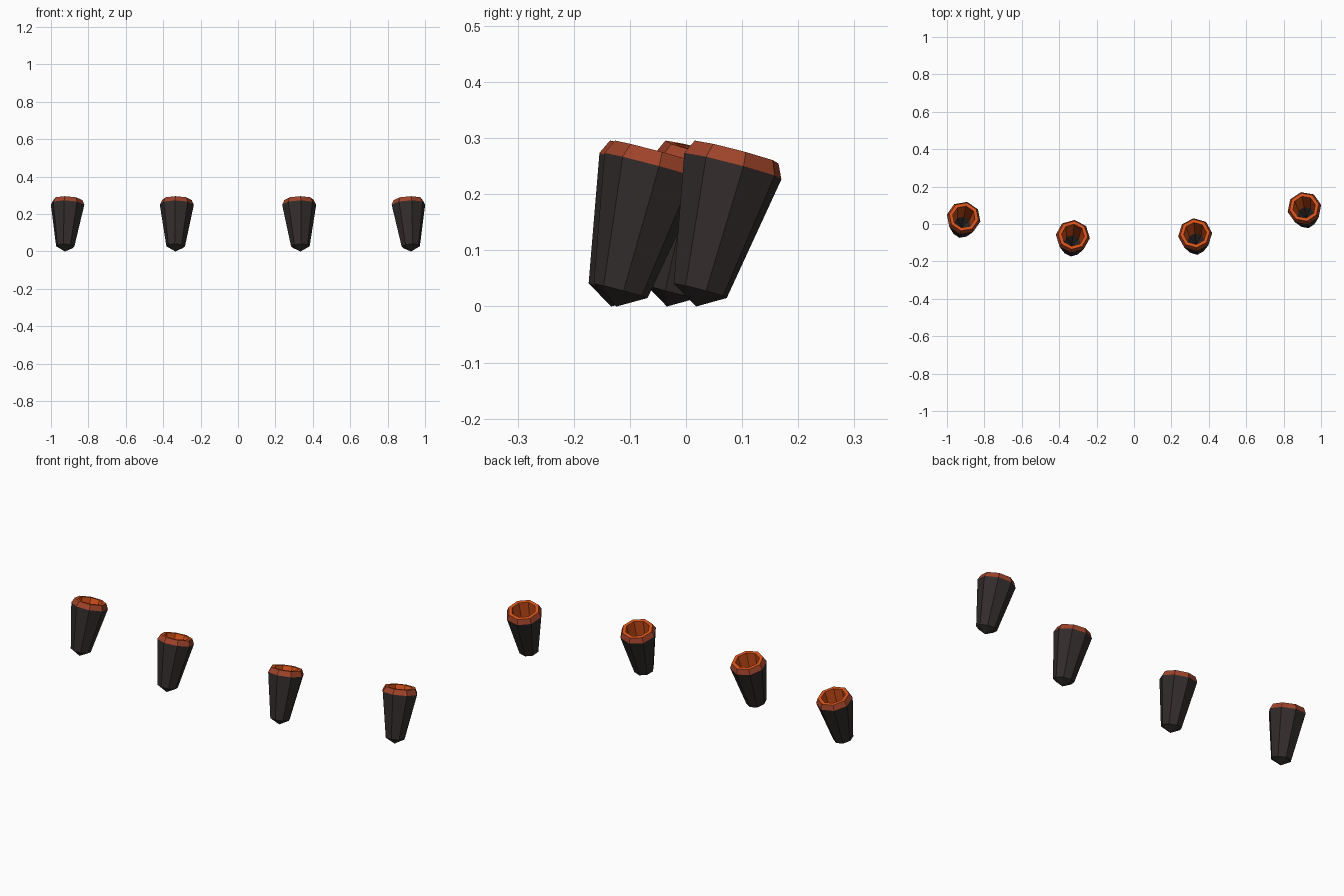
import bpy, bmesh, math
from mathutils import Matrix

if "Cube" in bpy.data.objects:
    bpy.data.objects.remove(bpy.data.objects["Cube"])

SIDES = 8
TILT = math.radians(15)


def mat(name, col):
    m = bpy.data.materials.new(name)
    m.diffuse_color = (*col, 1)
    m.use_nodes = True
    m.node_tree.nodes["Principled BSDF"].inputs["Base Color"].default_value = m.diffuse_color
    return m


MATS = [mat("charcoal shell", (0.034, 0.026, 0.026)),
        mat("rust rim", (0.34, 0.055, 0.022)),
        mat("bright orange lining", (0.68, 0.085, 0.010))]

# (radius, height along axis), and the colour of the band after each point
PROFILE = [(0, 0), (0.050, 0.029), (0.0915, 0.259), (0.079, 0.285),
           (0.061, 0.285), (0.046, 0.115), (0, 0.06)]
COLOURS = [0, 0, 1, 2, 2, 0]


def cup(name, x, y, yaw):
    bm = bmesh.new()
    rings = []
    for r, h in PROFILE:
        n = SIDES if r else 1
        rings.append([bm.verts.new((r * math.cos(2 * math.pi * i / SIDES),
                                    r * math.sin(2 * math.pi * i / SIDES), h))
                      for i in range(n)])
    for a, b, c in zip(rings, rings[1:], COLOURS):
        for i in range(SIDES):
            j = (i + 1) % SIDES
            if len(a) == 1:
                vs = (a[0], b[j], b[i])
            elif len(b) == 1:
                vs = (a[i], a[j], b[0])
            else:
                vs = (a[i], a[j], b[j], b[i])
            bm.faces.new(vs).material_index = c
    bmesh.ops.recalc_face_normals(bm, faces=bm.faces)
    # lean back, then turn towards the middle of the row
    bm.transform(Matrix.Translation((x, y, 0))
                 @ Matrix.Rotation(math.radians(yaw), 4, 'Z')
                 @ Matrix.Rotation(-TILT, 4, 'X'))
    me = bpy.data.meshes.new(name)
    bm.to_mesh(me)
    bm.free()
    for m in MATS:
        me.materials.append(m)
    bpy.context.collection.objects.link(bpy.data.objects.new(name, me))


# four hollow tapered cups in a shallow arc
for k, (x, y, yaw) in enumerate([(-0.925, -0.034, -12), (-0.334, -0.133, -6),
                                 (0.334, -0.124, 6), (0.925, 0.018, 12)]):
    cup(f"hollow_claw_{k + 1}", x, y, yaw)
